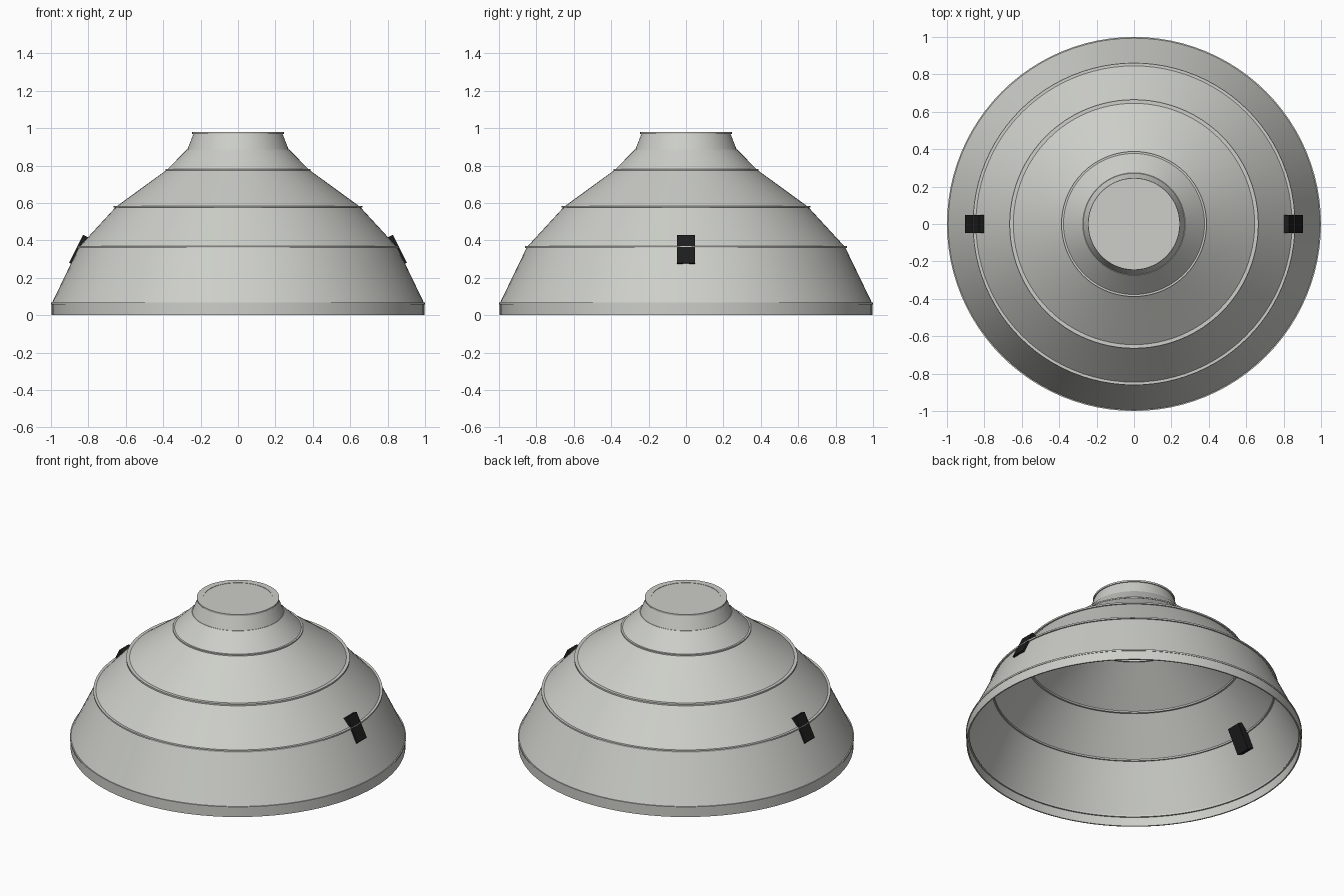
import bpy, bmesh, math
from mathutils import Vector, Matrix

cube = bpy.data.objects.get("Cube")
if cube:
    bpy.data.objects.remove(cube, do_unlink=True)

SEGMENTS = 96
WALL = 0.008


def make_material(name, rgb):
    mat = bpy.data.materials.new(name)
    mat.use_nodes = True
    colour = (*rgb, 1.0)
    mat.diffuse_color = colour
    mat.node_tree.nodes["Principled BSDF"].inputs["Base Color"].default_value = colour
    return mat


pale_grey = make_material("pale grey", (0.61, 0.62, 0.58))
black = make_material("black", (0.012, 0.012, 0.012))


def finish(name, bm, mat, smooth=True):
    bmesh.ops.recalc_face_normals(bm, faces=bm.faces)
    mesh = bpy.data.meshes.new(name)
    bm.to_mesh(mesh)
    bm.free()
    mesh.materials.append(mat)
    obj = bpy.data.objects.new(name, mesh)
    bpy.context.collection.objects.link(obj)
    if smooth:
        bpy.ops.object.select_all(action='DESELECT')
        obj.select_set(True)
        bpy.context.view_layer.objects.active = obj
        bpy.ops.object.shade_smooth_by_angle(angle=math.radians(20))
    return obj


def revolve(name, profile, mat):
    """Spin a closed (radius, z) profile around the vertical axis."""
    bm = bmesh.new()
    verts = [bm.verts.new((r, 0, z)) for r, z in profile]
    edges = [bm.edges.new((a, b)) for a, b in zip(verts, verts[1:] + verts[:1])]
    bmesh.ops.spin(bm, geom=verts + edges, cent=(0, 0, 0), axis=(0, 0, 1),
                   angle=math.tau, steps=SEGMENTS, use_merge=True)
    bmesh.ops.remove_doubles(bm, verts=bm.verts, dist=0.0001)
    return finish(name, bm, mat)


def tier(name, low, high):
    """Thin conical wall between two (radius, z) points."""
    (r0, z0), (r1, z1) = low, high
    revolve(name, [(r0, z0), (r1, z1), (r1 - WALL, z1), (r0 - WALL, z0)], pale_grey)


def band(name, inner, outer, z0, z1):
    revolve(name, [(inner, z0), (outer, z0), (outer, z1), (inner, z1)], pale_grey)


# Stacked conical walls, from the base up
tier("base_wall", (0.997, 0.0), (0.997, 0.065))
tier("lower_wall", (0.995, 0.065), (0.85, 0.365))
tier("middle_wall", (0.85, 0.365), (0.652, 0.58))
tier("upper_wall", (0.652, 0.58), (0.381, 0.777))
tier("shoulder_wall", (0.381, 0.777), (0.274, 0.885))
tier("neck_wall", (0.271, 0.885), (0.238, 0.97))

# Narrow seam bands at the joints
band("base_seam", 0.98, 1.0, 0.058, 0.068)
band("lower_seam", 0.836, 0.861, 0.36, 0.37)
band("middle_seam", 0.637, 0.665, 0.575, 0.585)
band("upper_seam", 0.368, 0.388, 0.773, 0.781)

# Flat cap with a rim
band("cap_rim", 0.205, 0.245, 0.968, 0.979)
bm = bmesh.new()
bmesh.ops.create_cone(bm, cap_ends=True, segments=SEGMENTS, radius1=0.206,
                      radius2=0.206, depth=0.008,
                      matrix=Matrix.Translation((0, 0, 0.973)))
finish("cap_disc", bm, pale_grey)

# Tilted clips on both sides, passing through the wall
bottom, top = Vector((0.903, 0, 0.28)), Vector((0.828, 0, 0.43))
tilt = math.atan2(bottom.x - top.x, top.z - bottom.z)
outward = Vector((math.cos(tilt), 0, math.sin(tilt)))
depth = 0.065
for side, sign in (("left", 1), ("right", -1)):
    centre = (bottom + top) / 2 - outward * depth / 2
    centre.x *= sign
    bm = bmesh.new()
    bmesh.ops.create_cube(bm, size=1, matrix=(
        Matrix.Translation(centre)
        @ Matrix.Rotation(-tilt * sign, 4, 'Y')
        @ Matrix.Diagonal((depth, 0.096, (top - bottom).length, 1))))
    finish(side + "_clip", bm, black, smooth=False)
